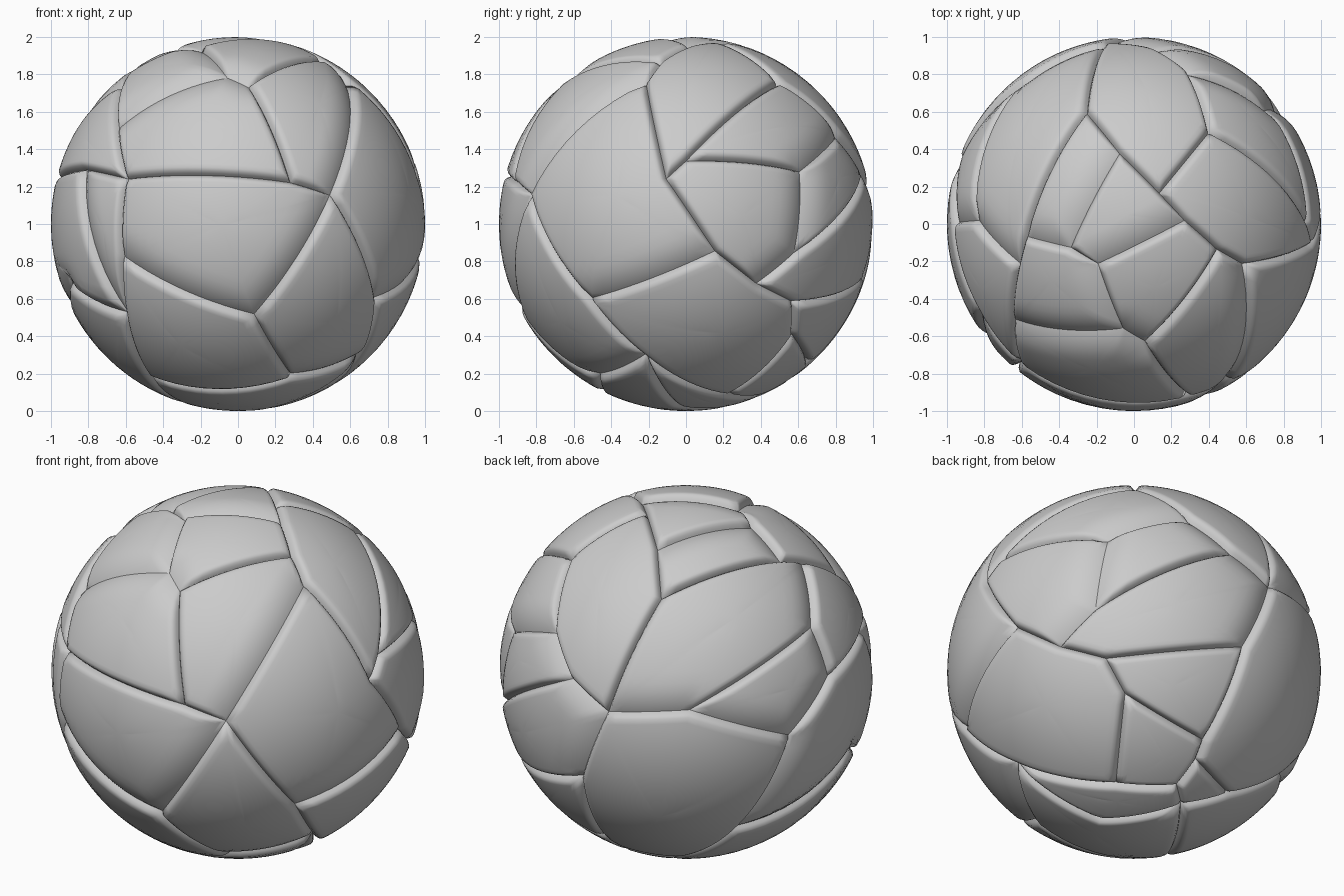
import bpy
import bmesh
from math import radians, sin, cos, sqrt
from mathutils import Vector
from mathutils.geometry import intersect_point_line

cube = bpy.data.objects.get("Cube")
if cube:
    bpy.data.objects.remove(cube)

RIM_DEPTH = 0.04       # how far the seams sink below the ball surface
CRISP, SOFT = 0.035, 0.17   # width of a tight and of a rolled panel edge
STEPS = 10             # points along every seam
RINGS = (1, .975, .945, .9, .84, .77, .68, .57, .44, .3, .15)
CENTRE = Vector((0, 0, 1))

# Seam corners, as (across, up) on the half of the ball facing each direction
CORNERS = {
    (0, 0): dict(
        A=(-.61, .25), B=(.51, .16), C=(.09, -.5), D=(-.63, -.18), E=(.29, .23),
        c=(-.84, .3), d=(-.61, -.49), a=(.29, -.83), b=(-.48, -.82), f=(-.91, -.32)),
    (90, 0): dict(
        J=(-.11, .25), K=(.16, -.15), L=(-.52, -.41), Y=(-.22, -.72),
        W=(.39, -.33), V=(.6, -.16), U=(.63, .29), P=(0, .35)),
    (0, 90): dict(
        H=(.6, -.22), F=(.06, -.65), G=(-.66, -.53), M=(.14, .17), N=(.41, .5),
        Q=(.29, .83), T=(-.26, .61), S=(-.08, .39), X=(.1, .95), g=(-.86, .02),
        h=(-.63, -.22), i=(-.59, -.07), t=(-.06, -.58), w=(-.2, -.22),
        x=(-.35, -.13), y=(.28, .02), z=(.46, -.14), R=(-.97, .01)),
    (215, 25): dict(
        u=(-.43, -.22), e=(.02, -.21), j=(.57, -.35), k=(.26, -.86)),
    (140, -30): dict(
        l=(.6, .14), m=(-.155, .075), n=(-.05, -.12), o=(-.1, -.61), p=(.38, -.375),
        q=(.235, -.62), r=(.34, -.48), s=(.51, -.66), v=(.26, -.72), Z=(-.18, -.8)),
}

# Panels as loops of corners; "~" marks a rolled edge starting at that corner
PANELS = {
    "front_centre": "AEB~C~D",
    "front_upper": "G~t~FEA",
    "front_lower": "DCabd",
    "front_upper_left": "zH~BEF",
    "front_lower_left": "BLY~aC",
    "front_right_wedge": "Ac~dD",
    "left_front": "BHJK~L",
    "left_crown": "HJPNMyz",
    "left_back_upper": "PNQ~U",
    "left_middle": "PU~V~WKJ",
    "left_back_middle": "UQ~XV~",
    "left_lower": "KWmnoYL",
    "back_left_band": "WVX~u~lm",
    "back_lower_triangle": "mlpn",
    "back_lower_wedge": "nprqo",
    "back_lower_sliver": "rsvq",
    "back_right_large": "uejksrpl",
    "right_upper": "Tu~eg~hi",
    "right_middle": "eg~R~j~",
    "right_front_upper": "hgRcAG",
    "right_strip": "cRj~k~fd",
    "right_lower": "dfksvb",
    "top_back": "TuXQNMS",
    "top_right_strip": "TS~x~i",
    "top_centre": "SMy~wx",
    "top_front": "yzF~tw",
    "top_front_right": "ixw~t~Gh",
    "bottom_back": "YoqvZ",
    "bottom_front": "YZvba",
}


def on_ball(across, up, azimuth, elevation):
    """Lift a flat position onto the unit ball facing the given direction."""
    az, el = radians(azimuth), radians(elevation)
    right = Vector((cos(az), sin(az), 0))
    toward = Vector((sin(az) * cos(el), -cos(az) * cos(el), sin(el)))
    depth = sqrt(max(0, 1 - across ** 2 - up ** 2))
    return (right * across + toward.cross(right) * up + toward * depth).normalized()


def segment_distance(p, a, b):
    _, f = intersect_point_line(p, a, b)
    return (p - a.lerp(b, min(1, max(0, f)))).length


def sink(p, segments):
    """Depth of a surface point below the ball, from its nearest edges."""
    reach = 0
    for a, b, width in segments:
        reach = max(reach, 1 - segment_distance(p, a, b) / width)
    return RIM_DEPTH * reach ** 2


def panel(name, code):
    loop = [ch for ch in code if ch != "~"]
    widths = [SOFT if ch + "~" in code else CRISP for ch in loop]
    rim, segments = [], []
    for idx, ch in enumerate(loop):
        a, b = points[ch], points[loop[(idx + 1) % len(loop)]]
        arc = [a.slerp(b, s / STEPS) for s in range(STEPS + 1)]
        rim += arc[:-1]
        segments += [(p, q, widths[idx]) for p, q in zip(arc, arc[1:])]
    middle = sum((points[ch] for ch in loop), Vector()).normalized()

    bm = bmesh.new()

    def add(p):
        return bm.verts.new(p * (1 - sink(p, segments)) + CENTRE)

    # Concentric rings from the seam to the middle of the panel
    rings = [[add(middle.lerp(p, s).normalized()) for p in rim] for s in RINGS]
    hub = add(middle)
    count = len(rim)
    for n in range(count):
        nxt = (n + 1) % count
        for outer, inner in zip(rings, rings[1:]):
            bm.faces.new((outer[n], outer[nxt], inner[nxt], inner[n]))
        bm.faces.new((rings[-1][n], rings[-1][nxt], hub))
    bm.normal_update()
    if sum(f.normal.dot(middle) for f in bm.faces) < 0:
        bmesh.ops.reverse_faces(bm, faces=bm.faces)
    for face in bm.faces:
        face.smooth = True
    mesh = bpy.data.meshes.new(name)
    bm.to_mesh(mesh)
    bm.free()
    bpy.context.collection.objects.link(bpy.data.objects.new(name, mesh))


points = {key: on_ball(*pos, *facing)
          for facing, group in CORNERS.items() for key, pos in group.items()}
for panel_name, panel_code in PANELS.items():
    panel(panel_name, panel_code)
